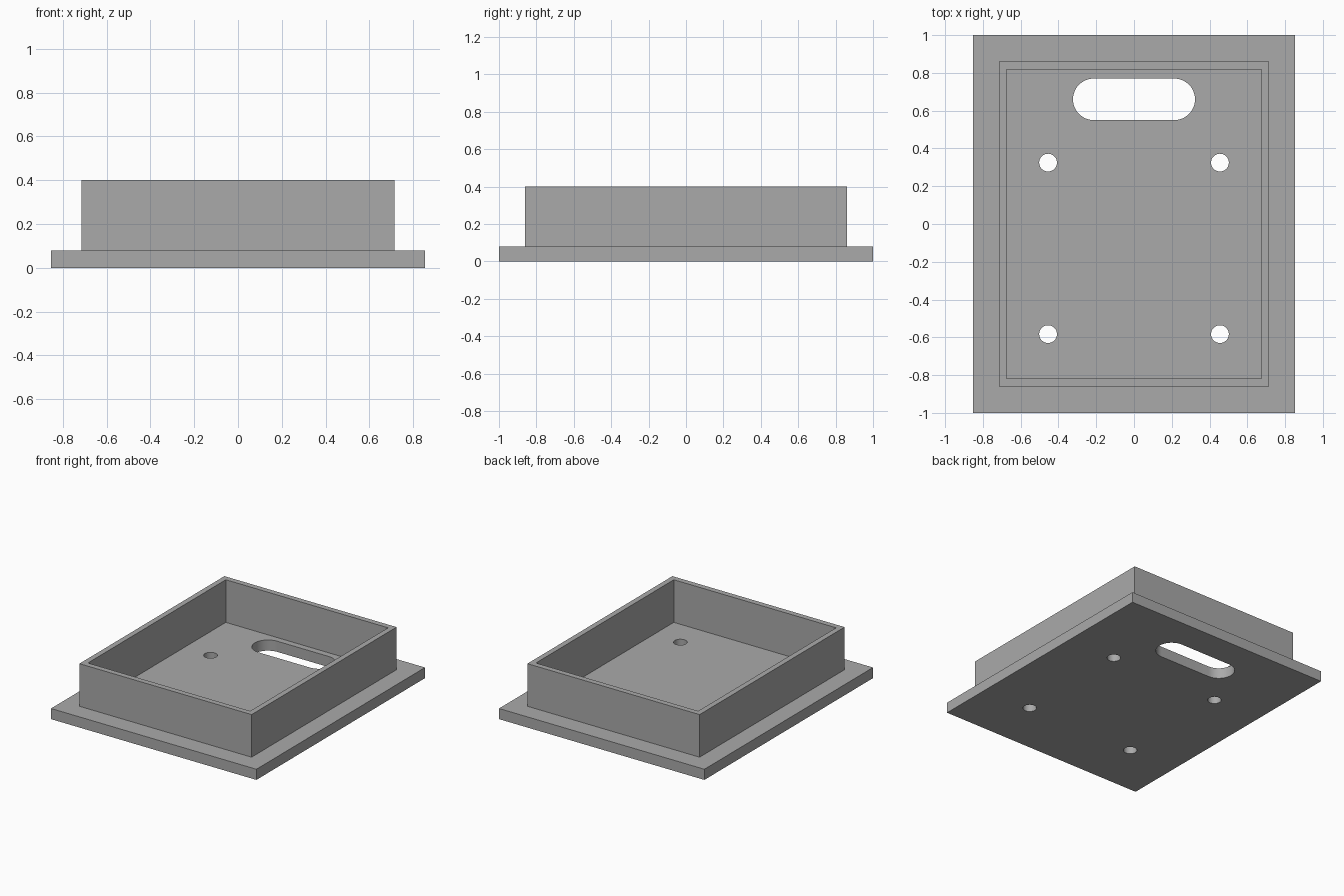
import bpy
import bmesh
from math import cos, sin, pi, radians

cube = bpy.data.objects.get("Cube")
if cube:
    bpy.data.objects.remove(cube, do_unlink=True)

grey = bpy.data.materials.new("plain grey")
grey.use_nodes = True
colour = (0.4, 0.4, 0.4, 1)
grey.diffuse_color = colour
grey.node_tree.nodes["Principled BSDF"].inputs["Base Color"].default_value = colour


def rectangle(hx, hy):
    return [(-hx, -hy), (hx, -hy), (hx, hy), (-hx, hy)]


def slot(cx, cy, radius, half_straight=0.0, steps=24):
    """Round hole, stretched along x when half_straight is given."""
    points = []
    for side in (1, -1):
        start = -pi / 2 if side > 0 else pi / 2
        last = steps if half_straight else steps - 1
        for i in range(last + 1):
            a = start + pi * i / steps
            points.append((cx + side * half_straight + radius * cos(a),
                           cy + radius * sin(a)))
    return points


def extruded_outline(name, loops, bottom, top):
    """Fill the first loop, leave the others as holes, and extrude up."""
    bm = bmesh.new()
    for loop in loops:
        verts = [bm.verts.new((x, y, bottom)) for x, y in loop]
        for a, b in zip(verts, verts[1:] + verts[:1]):
            bm.edges.new((a, b))
    bmesh.ops.triangle_fill(bm, use_beauty=True, edges=bm.edges[:])
    result = bmesh.ops.extrude_face_region(bm, geom=bm.faces[:], use_keep_orig=True)
    raised = [v for v in result["geom"] if isinstance(v, bmesh.types.BMVert)]
    bmesh.ops.translate(bm, verts=raised, vec=(0, 0, top - bottom))
    bmesh.ops.recalc_face_normals(bm, faces=bm.faces[:])
    mesh = bpy.data.meshes.new(name)
    bm.to_mesh(mesh)
    bm.free()
    mesh.materials.append(grey)
    obj = bpy.data.objects.new(name, mesh)
    bpy.context.collection.objects.link(obj)
    bpy.ops.object.select_all(action="DESELECT")
    obj.select_set(True)
    bpy.context.view_layer.objects.active = obj
    bpy.ops.object.shade_smooth_by_angle(angle=radians(30))
    return obj


# Base plate with the cable slot and four screw holes
holes = [slot(x, y, 0.047) for x in (-0.455, 0.455) for y in (-0.583, 0.325)]
handle = slot(0, 0.66, 0.11, 0.213)
extruded_outline("base_plate", [rectangle(0.853, 1), handle] + holes, 0, 0.08)

# Upright rim standing on the plate
extruded_outline("rim_wall", [rectangle(0.715, 0.86), rectangle(0.674, 0.818)], 0.08, 0.4)
